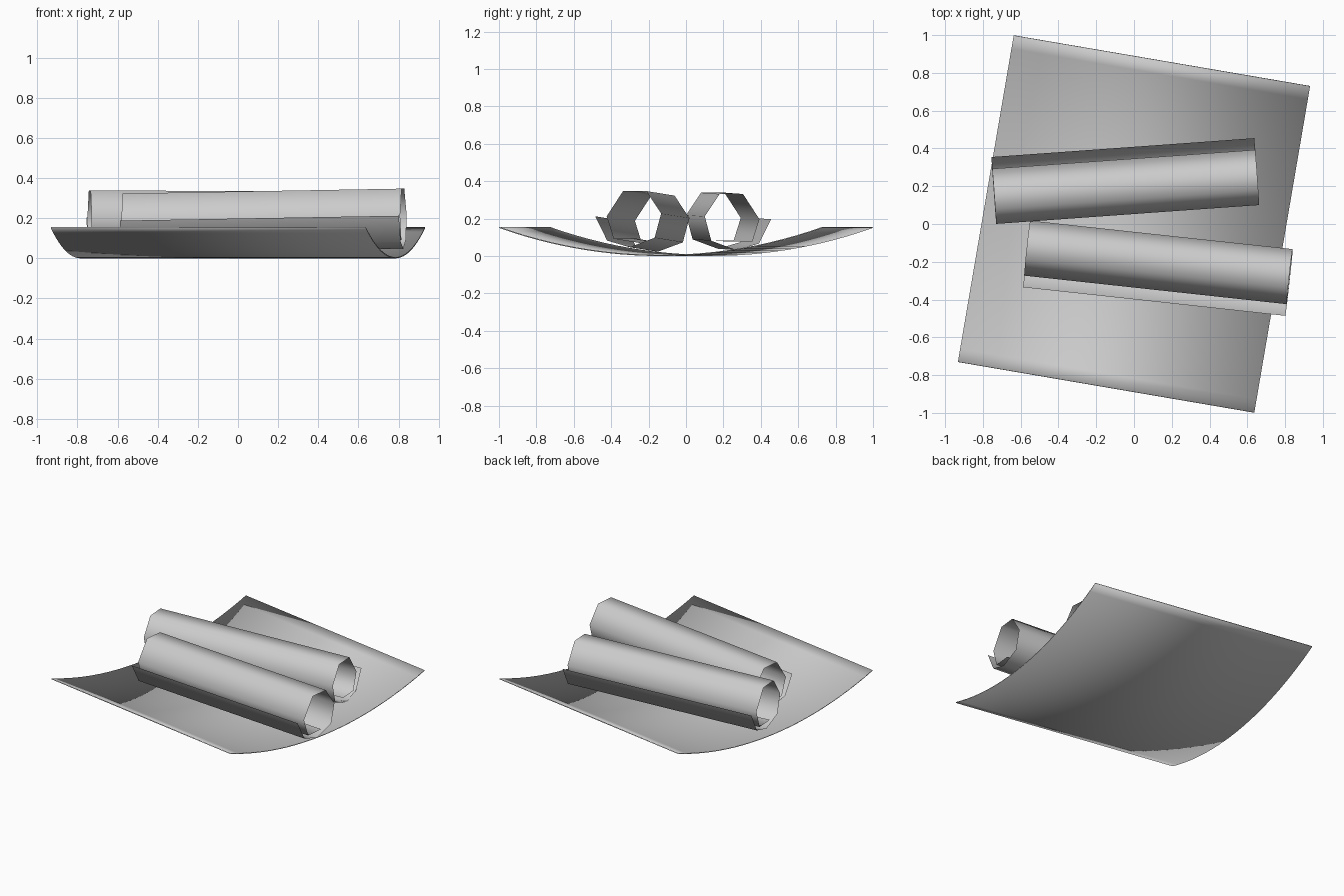
import bpy, math
from mathutils import Matrix, Vector

if "Cube" in bpy.data.objects:
    bpy.data.objects.remove(bpy.data.objects["Cube"])


def extrude_profile(name, profile, length, matrix):
    """Sweep an open (side, height) profile along local x."""
    h = length / 2
    verts = [(x, a, b) for a, b in profile for x in (-h, h)]
    faces = [(2 * i, 2 * i + 1, 2 * i + 3, 2 * i + 2) for i in range(len(profile) - 1)]
    mesh = bpy.data.meshes.new(name)
    mesh.from_pydata([matrix @ Vector(v) for v in verts], [], faces)
    mesh.update()
    for p in mesh.polygons:
        p.use_smooth = True
    ob = bpy.data.objects.new(name, mesh)
    bpy.context.collection.objects.link(ob)
    return ob


def placed(x, y, z, yaw, pitch):
    return (Matrix.Translation((x, y, z))
            @ Matrix.Rotation(math.radians(yaw), 4, 'Z')
            @ Matrix.Rotation(math.radians(pitch), 4, 'Y'))


# curled flat sheet: shallow arc resting on the ground
half, rise = 0.8775, 0.15
radius = (half ** 2 + rise ** 2) / (2 * rise)
sweep = math.asin(half / radius)
arc = []
for i in range(25):
    a = sweep * (i / 12 - 1)
    arc.append((radius * math.sin(a), radius * (1 - math.cos(a))))
sheet = extrude_profile("open_sheet", arc, 1.592, placed(0, 0, 0, -9.7, 0))
mod = sheet.modifiers.new("thickness", 'SOLIDIFY')
mod.thickness = 0.006
mod.offset = 1

# rolled sheets: low-poly spiral with a loose outer flap
spiral = [(0.205, 0.2), (0.14, 0.07), (0.02, 0.035), (-0.115, 0.085), (-0.15, 0.215),
          (-0.07, 0.335), (0.055, 0.335), (0.143, 0.2), (0.105, 0.08), (-0.02, 0.08)]
extrude_profile("back_roll", spiral, 1.396, placed(-0.045, 0.2, 0, 4.1, 0.3))
extrude_profile("front_roll", [(-a, b) for a, b in spiral], 1.398,
                placed(0.132, -0.207, 0, -6.2, -1.0))
